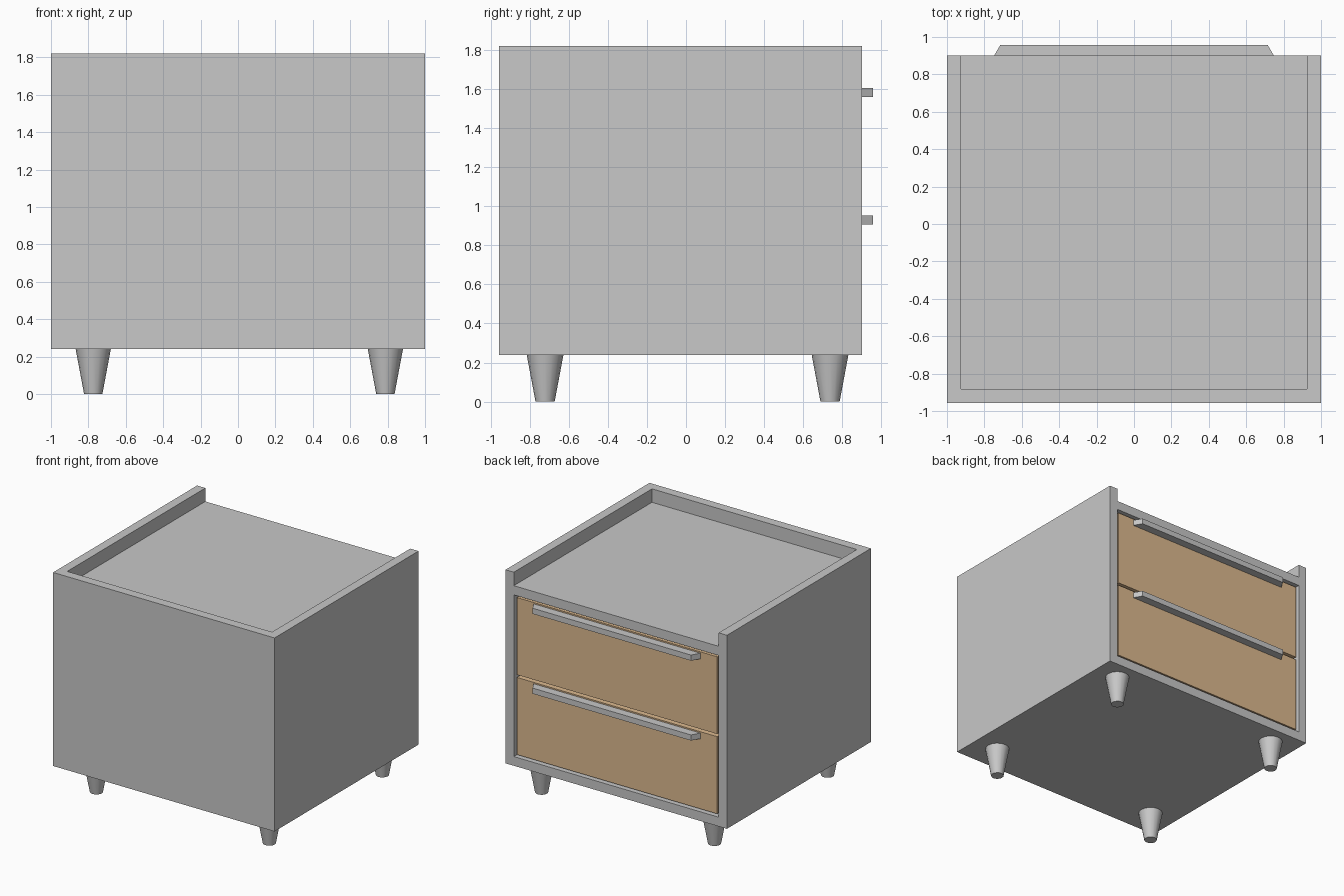
import bpy, bmesh, math

if "Cube" in bpy.data.objects:
    bpy.data.objects.remove(bpy.data.objects["Cube"])


def material(name, rgb):
    m = bpy.data.materials.new(name)
    m.diffuse_color = (*rgb, 1)
    m.use_nodes = True
    m.node_tree.nodes["Principled BSDF"].inputs["Base Color"].default_value = m.diffuse_color
    return m


GREY = material("grey_paint", (0.58, 0.58, 0.58))
WOOD = material("light_wood", (0.72, 0.49, 0.275))


def add_object(name, bm, mat):
    bmesh.ops.recalc_face_normals(bm, faces=bm.faces)
    me = bpy.data.meshes.new(name)
    bm.to_mesh(me)
    bm.free()
    if mat:
        me.materials.append(mat)
    ob = bpy.data.objects.new(name, me)
    bpy.context.collection.objects.link(ob)
    return ob


def box(name, x, y, z, mat=None):
    """Box from (min, max) ranges on each axis."""
    bm = bmesh.new()
    bmesh.ops.create_cube(bm, size=1)
    for v in bm.verts:
        v.co = [r[0] if c < 0 else r[1] for c, r in zip(v.co, (x, y, z))]
    return add_object(name, bm, mat)


BACK, FACE, INNER = -0.957, 0.90, 0.925

# Cabinet shell: open tray on top, drawer cavity on the +y side
cabinet = box("cabinet", (-1, 1), (BACK, FACE), (0.24, 1.82), GREY)
cutters = [
    box("tray_cutter", (-INNER, INNER), (-0.882, 1.1), (1.71, 2.0)),
    box("cavity_cutter", (-INNER, INNER), (-0.882, 1.1), (0.315, 1.635)),
]
for c in cutters:
    mod = cabinet.modifiers.new(c.name, 'BOOLEAN')
    mod.operation = 'DIFFERENCE'
    mod.solver = 'EXACT'
    mod.object = c
    c.hide_render = True
    c.display_type = 'WIRE'

# Drawers, each with a long handle bar tapered at its ends
for label, top in (("upper", 1.615), ("lower", 0.963)):
    box(label + "_drawer", (-0.905, 0.905), (-0.85, 0.89), (top - 0.63, top), WOOD)
    bm = bmesh.new()
    profile = [(-0.755, 0.888), (0.755, 0.888), (0.715, 0.957), (-0.715, 0.957)]
    base = bm.faces.new([bm.verts.new((x, y, top - 0.057)) for x, y in profile])
    ext = bmesh.ops.extrude_face_region(bm, geom=[base])
    for v in ext["geom"]:
        if isinstance(v, bmesh.types.BMVert):
            v.co.z += 0.046
    add_object(label + "_handle", bm, GREY)

# Tapered round legs
for i, (x, y) in enumerate((x, y) for x in (-0.774, 0.788) for y in (-0.721, 0.737)):
    bm = bmesh.new()
    bmesh.ops.create_cone(bm, cap_ends=True, segments=16, radius1=0.049,
                          radius2=0.094, depth=0.24)
    bmesh.ops.translate(bm, verts=bm.verts, vec=(x, y, 0.12))
    leg = add_object(f"leg_{i + 1}", bm, GREY)
    bpy.ops.object.select_all(action='DESELECT')
    leg.select_set(True)
    bpy.context.view_layer.objects.active = leg
    bpy.ops.object.shade_smooth_by_angle(angle=math.radians(35))
